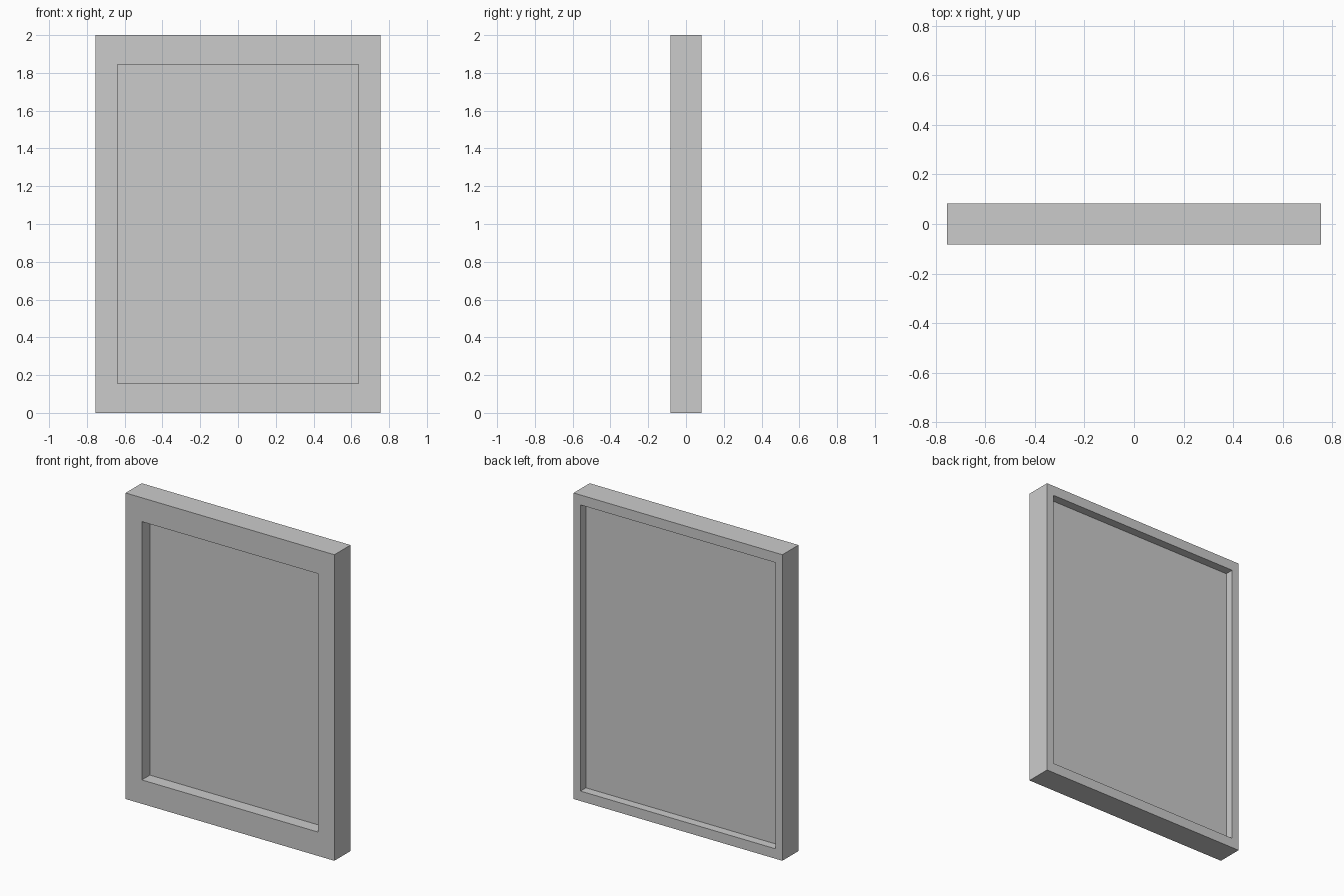
import bpy, bmesh

if "Cube" in bpy.data.objects:
    bpy.data.objects.remove(bpy.data.objects["Cube"])

MID = 1.0    # height of the centre
HW, HH, D = 0.755, 1.0, 0.083   # outer half width, half height, half depth
SEAT, BACK = 0.0, 0.027         # front and back planes of the panel


def finish(name, bm):
    bmesh.ops.recalc_face_normals(bm, faces=bm.faces)
    mesh = bpy.data.meshes.new(name)
    bm.to_mesh(mesh)
    bm.free()
    obj = bpy.data.objects.new(name, mesh)
    bpy.context.collection.objects.link(obj)
    return obj


def ring(bm, inset_x, inset_z, y):
    w, h = HW - inset_x, HH - inset_z
    return [bm.verts.new((sx * w, y, MID + sz * h))
            for sx, sz in ((-1, -1), (1, -1), (1, 1), (-1, 1))]


# Frame: stepped moulding section (inset x, inset z, y) carried round a rectangle
section = [
    (0, 0, -D), (0.118, 0.156, -D),            # wide front face
    (0.118, 0.156, SEAT), (0.05, 0.065, SEAT), # lip and rebate
    (0.05, 0.065, D), (0, 0, D),               # narrow back face
]
bm = bmesh.new()
rings = [ring(bm, *p) for p in section]
for a, b in zip(rings, rings[1:] + rings[:1]):
    for i in range(4):
        j = (i + 1) % 4
        bm.faces.new((a[i], a[j], b[j], b[i]))
finish("frame", bm)

# Panel: flat board seated in the rebate
bm = bmesh.new()
front = ring(bm, 0.05, 0.065, SEAT)
back = ring(bm, 0.05, 0.065, BACK)
bm.faces.new(front)
bm.faces.new(back)
for i in range(4):
    j = (i + 1) % 4
    bm.faces.new((front[i], front[j], back[j], back[i]))
finish("panel", bm)
